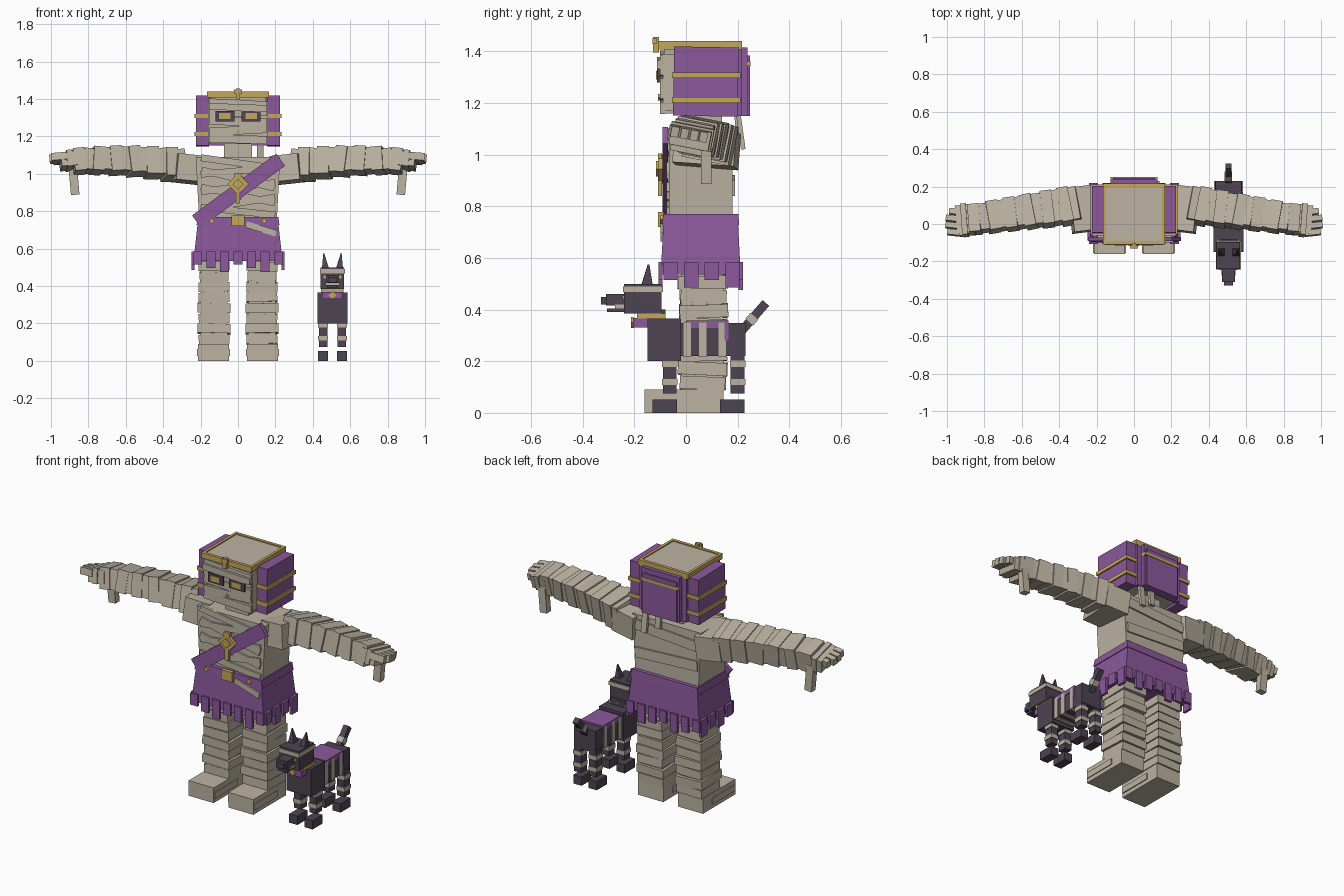
import bpy, bmesh, math, random
from mathutils import Euler, Vector

random.seed(4)
if "Cube" in bpy.data.objects:
    bpy.data.objects.remove(bpy.data.objects["Cube"], do_unlink=True)


def material(name, rgb):
    m = bpy.data.materials.new(name)
    m.use_nodes = True
    m.diffuse_color = (*rgb, 1)
    m.node_tree.nodes["Principled BSDF"].inputs["Base Color"].default_value = (*rgb, 1)
    return m


LINEN = material("linen", (0.50, 0.45, 0.36))
PURPLE = material("purple cloth", (0.26, 0.10, 0.33))
GOLD = material("gold", (0.55, 0.39, 0.11))
DARK = material("dark fur", (0.075, 0.058, 0.085))


def box(name, center, size, mat, rot=(0, 0, 0), top=(1, 1)):
    """Box with rotation in degrees; top scales its upper face."""
    bm = bmesh.new()
    bmesh.ops.create_cube(bm, size=1)
    for v in bm.verts:
        k = top if v.co.z > 0 else (1, 1)
        v.co = Vector((v.co.x * size[0] * k[0], v.co.y * size[1] * k[1], v.co.z * size[2]))
    mesh = bpy.data.meshes.new(name)
    bm.to_mesh(mesh)
    bm.free()
    mesh.materials.append(mat)
    ob = bpy.data.objects.new(name, mesh)
    ob.location = center
    ob.rotation_euler = Euler([math.radians(a) for a in rot])
    bpy.context.collection.objects.link(ob)
    return ob


def span(name, x, y, z, mat, **kw):
    """Box given by its extents along each axis."""
    r = (x, y, z)
    return box(name, [(a + b) / 2 for a, b in r], [b - a for a, b in r], mat, **kw)


def pair(name, center, size, mat, rot=(0, 0, 0), top=(1, 1)):
    """Mirrored left and right boxes."""
    for side, s in (("left", 1), ("right", -1)):
        box(f"{side}_{name}", (s * center[0], center[1], center[2]), size, mat,
            (rot[0], s * rot[1], s * rot[2]), top)


# Head with wrapped face
span("head", (-.15, .15), (-.085, .2), (1.16, 1.42), LINEN)
for i, tilt in enumerate((2, -3, 2, -2, 3)):
    box("face_wrap", (0, -.09, 1.185 + i * .047), (.31, .022, .044), LINEN, (0, tilt, 0))
pair("head_side_wrap", (.15, -.06, 1.28), (.02, .06, .22), LINEN)
pair("eye_socket", (.07, -.106, 1.308), (.1, .012, .056), DARK)
pair("eye", (.07, -.112, 1.308), (.062, .009, .032), GOLD)
box("brow_wrap", (0, -.102, 1.355), (.31, .022, .035), LINEN, (0, 2, 0))
box("nose_stud", (0, -.104, 1.222), (.018, .009, .018), GOLD, (0, 45, 0))

# Crown rim and front ornament
span("crown_top", (-.155, .155), (-.095, .205), (1.41, 1.434), LINEN)
for y in (-.1, .207):
    box("crown_bar", (0, y, 1.424), (.33, .018, .032), GOLD)
pair("crown_side_bar", (.157, .054, 1.424), (.016, .3, .032), GOLD)
box("ornament_stem", (0, -.116, 1.425), (.022, .024, .06), GOLD)
box("ornament_head", (0, -.122, 1.44), (.042, .016, .022), GOLD)

# Headdress
pair("headdress_side", (.19, .077, 1.283), (.07, .25, .268), PURPLE, (-1, 0, 0))
for z in (1.212, 1.308):
    pair("headdress_band", (.193, .078, z), (.08, .265, .022), GOLD)
span("headdress_back", (-.155, .155), (.19, .215), (1.15, 1.415), PURPLE)
span("headdress_back_panel", (-.125, .125), (.2, .238), (1.15, 1.415), PURPLE)
span("headdress_back_flap", (-.112, .112), (.21, .247), (1.15, 1.385), PURPLE)
span("headdress_back_band", (-.125, .125), (.205, .25), (1.343, 1.36), GOLD)

# Neck and loose bandage ends
span("neck", (-.075, .075), (-.01, .14), (1.06, 1.17), LINEN)
box("loose_end", (.12, .212, 1.09), (.035, .018, .14), LINEN, (8, 0, 0))
box("loose_end_short", (.04, .2, 1.11), (.035, .018, .1), LINEN, (5, 0, 0))

# Torso with diagonal wraps
span("torso", (-.205, .205), (-.065, .18), (.7, 1.09), LINEN, top=(1.1, 1))
for i, tilt in enumerate((6, -9, 12, -7, 14, -5, 8)):
    box("chest_wrap", (0, -.068, .8 + i * .043), (.4, .016, .036), LINEN, (0, tilt, 0))
for z, tilt in ((.88, 3), (1.02, -4)):
    box("back_wrap", (0, .18, z), (.41, .02, .06), LINEN, (0, tilt, 0))

# Shoulder sash and pendant
length = math.hypot(.45, .33)
box("sash", (.003, -.08, .91), (length, .022, .08), PURPLE, (0, -math.degrees(math.atan2(.33, .45)), 0))
box("pendant_plate", (0, -.098, .945), (.08, .02, .08), GOLD, (0, 45, 0))
box("pendant_boss", (0, -.11, .945), (.042, .014, .042), GOLD, (0, 45, 0))
box("pendant_stem", (0, -.1, .875), (.024, .016, .07), GOLD)
box("pendant_tip", (0, -.1, .995), (.04, .016, .02), GOLD)

# Skirt, belt and hem tabs
span("skirt", (-.238, .238), (-.098, .212), (.535, .77), PURPLE, top=(.89, .92))
span("belt", (-.222, .222), (-.092, .206), (.725, .77), PURPLE, top=(.97, .98))
span("buckle", (-.035, .035), (-.108, -.085), (.72, .778), GOLD)
pair("belt_stud", (.14, -.095, .748), (.022, .012, .022), GOLD, (0, 45, 0))
box("belt_loose_end", (.125, -.092, .705), (.17, .012, .034), LINEN, (0, 17, 0))
for i in range(7):
    x = -.216 + i * .072
    drop = .02 * (i % 3)
    for y in (-.099, .212):
        box("hem_tab", (x, y, .55 - drop / 2), (.048, .016, .07 + drop), PURPLE)
for i in range(4):
    drop = .03 * (i % 2)
    pair("side_hem_tab", (.24, -.06 + i * .08, .55 - drop / 2), (.016, .055, .07 + drop), PURPLE)

# Legs as stacked wraps, with feet
for s, side in ((1, "left"), (-1, "right")):
    span(f"{side}_leg", sorted((s * .055, s * .2)), (-.02, .145), (.02, .6), LINEN)
    for i in range(9):
        w = .158 + .012 * (i % 2) + (.006 if i < 5 else -.004)
        box(f"{side}_leg_wrap", (s * .128, .066 + random.uniform(-.004, .004), .115 + i * .056),
            (w, w + .012 + .002 * i, .05), LINEN, (random.uniform(-3, 3), random.uniform(-2, 2), 0))
    span(f"{side}_foot", sorted((s * .048, s * .213)), (-.16, .145), (0, .09), LINEN)
    span(f"{side}_foot_wrap", sorted((s * .042, s * .218)), (-.155, .06), (.025, .062), LINEN)

# Arms as overlapping tilted wraps along a gentle arc
pair("shoulder", (.265, .08, 1.025), (.15, .24, .14), LINEN, (-4, -6, -7))
STEPS = 12
for i in range(STEPS):
    t = i / (STEPS - 1)
    bulge = .012 * (i % 2)
    pair("arm_wrap", (.32 + .53 * t, .1 - .075 * t, 1.045 + .02 * math.sin(t * 2.4) + .008 * t),
         (.062, .178 - .04 * t + bulge, .145 - .035 * t + bulge), LINEN,
         (-11, random.uniform(-7, 7), -9 + random.uniform(-4, 4)))
pair("hand", (.9, .02, 1.068), (.1, .155, .075), LINEN, (-11, 5, -5))
pair("knuckle_wrap", (.905, .02, 1.07), (.03, .168, .088), LINEN, (-11, 5, -5))
for i in range(4):
    reach = (.04, .05, .048, .03)[i]
    pair("finger", (.935 + reach / 2, -.047 + i * .037, 1.092 - i * .007),
         (reach + .045, .03, .04), LINEN, (-11, 5, 6))
pair("thumb", (.877, .078, .965), (.046, .04, .155), LINEN, (0, 5, 0))

# Dog body, saddle cloth and wraps
DX = .505


def dog(name, half, y, z, mat, **kw):
    return span("dog_" + name, (DX - half, DX + half), y, z, mat, **kw)


dog("chest", .08, (-.15, -.02), (.2, .365), DARK)
dog("body", .07, (-.03, .23), (.22, .348), DARK)
dog("saddle", .073, (0, .165), (.328, .357), PURPLE)
dog("saddle_edge", .075, (.15, .165), (.28, .357), PURPLE)
for y in (.005, .065, .14):
    dog("body_wrap", .074, (y - .014, y + .014), (.217, .35), LINEN)

# Dog neck, collar and head
dog("neck", .05, (-.18, -.08), (.34, .4), DARK)
dog("bib", .055, (-.205, -.13), (.33, .367), PURPLE)
dog("collar", .06, (-.19, -.08), (.365, .385), GOLD)
box("dog_collar_tag", (DX, -.208, .35), (.03, .01, .03), GOLD, (0, 45, 0))
dog("head", .063, (-.24, -.095), (.385, .5), DARK)
dog("head_wrap", .067, (-.244, -.09), (.468, .49), LINEN)
dog("snout", .034, (-.31, -.23), (.415, .46), DARK)
dog("nose", .024, (-.33, -.3), (.42, .448), DARK)
dog("jaw", .03, (-.305, -.23), (.39, .405), DARK)
dog("mouth_wrap", .038, (-.275, -.235), (.402, .42), LINEN)
for s, side in ((1, "left"), (-1, "right")):
    box(f"dog_{side}_ear", (DX + s * .042, -.148, .533), (.038, .045, .085), DARK,
        (-4, s * 6, 0), (.12, .15))
    box(f"dog_{side}_eye", (DX + s * .037, -.241, .448), (.024, .008, .014), GOLD)
    # Dog legs with wraps and separate paws
    for part, y in (("front", -.063), ("rear", .2)):
        x = DX + s * .05
        box(f"dog_{side}_{part}_leg", (x, y, .155), (.046, .054, .16), DARK)
        for z in (.12, .19):
            box(f"dog_{side}_{part}_leg_wrap", (x, y, z), (.053, .061, .024), LINEN)
        box(f"dog_{side}_{part}_paw", (x, y - .02, .026), (.054, .095, .052), DARK)

# Dog tail
for part, along, width, long, mat in (("base", .02, .034, .07, DARK), ("wrap", .05, .04, .03, LINEN),
                                      ("tip", .095, .034, .075, DARK)):
    box(f"dog_tail_{part}", (DX, .222 + along * .66, .325 + along * .76), (width, width, long), mat,
        (-41, 0, 0))
